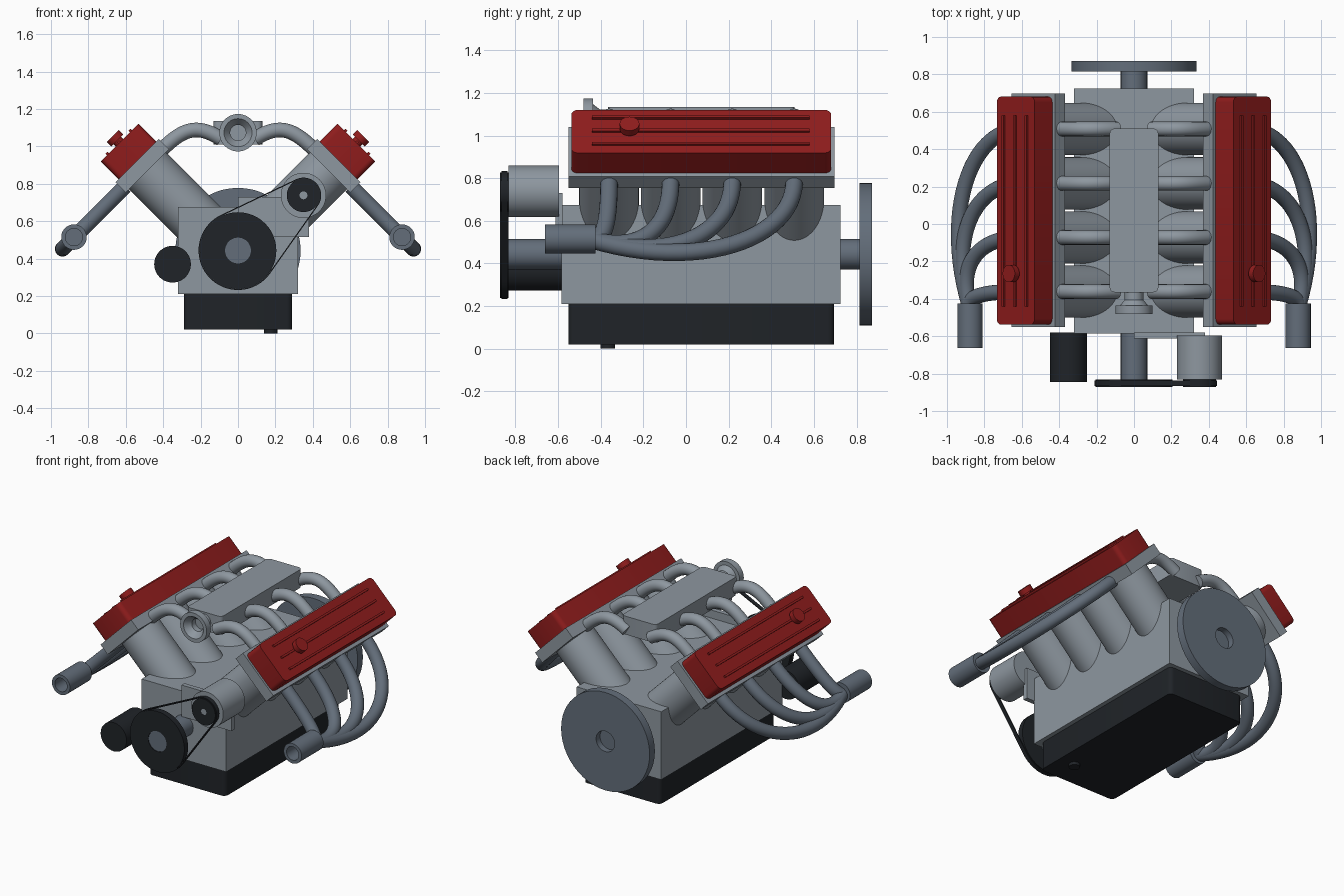
import bpy, bmesh, math
from mathutils import Matrix, Vector

if "Cube" in bpy.data.objects:
    bpy.data.objects.remove(bpy.data.objects["Cube"])

BANK = Matrix.Rotation(math.radians(45), 4, 'Y')   # local x: outward-down, z: up the bank
CYL_Y = [-0.361, -0.072, 0.217, 0.508]
BANK_T = -0.273
CRANK_Z = 0.443
ALT = (0.35, 0.738)


def material(name, rgb):
    m = bpy.data.materials.new(name)
    m.diffuse_color = (*rgb, 1)
    m.use_nodes = True
    m.node_tree.nodes["Principled BSDF"].inputs["Base Color"].default_value = m.diffuse_color
    return m


RED = material("red_paint", (0.28, 0.012, 0.012))
BLACK = material("black_paint", (0.014, 0.017, 0.021))
STEEL = material("dark_steel", (0.125, 0.155, 0.195))
ALLOY = material("cast_alloy", (0.27, 0.31, 0.35))


def finish(bm, name, mat=ALLOY, mirror=False):
    bmesh.ops.recalc_face_normals(bm, faces=bm.faces)
    me = bpy.data.meshes.new(name)
    bm.to_mesh(me)
    bm.free()
    me.polygons.foreach_set("use_smooth", [True] * len(me.polygons))
    me.set_sharp_from_angle(angle=math.radians(35))
    me.materials.append(mat)
    ob = bpy.data.objects.new(name, me)
    bpy.context.collection.objects.link(ob)
    if mirror:
        ob.modifiers.new("mirror", 'MIRROR').use_mirror_merge = False
    return ob


def box(bm, lo, hi, frame=Matrix(), bevel=0):
    """Box between two corners; bevel rounds the edges along local z."""
    lo, hi = Vector(lo), Vector(hi)
    size = Matrix.Diagonal((*(hi - lo), 1))
    vs = bmesh.ops.create_cube(bm, size=1, matrix=Matrix.Translation((lo + hi) / 2) @ size)['verts']
    if bevel:
        edges = [e for e in {e for v in vs for e in v.link_edges}
                 if abs(e.verts[0].co.z - e.verts[1].co.z) > 1e-4]
        old = set(bm.verts) - set(vs)
        bmesh.ops.bevel(bm, geom=edges, offset=bevel, segments=4, profile=0.5, affect='EDGES')
        vs = [v for v in bm.verts if v not in old]
    bmesh.ops.transform(bm, matrix=frame, verts=vs)


def lathe(bm, profile, frame, n=48, closed=False):
    """Spin (radius, height) points about local z; closed joins last to first."""
    rings = [[bm.verts.new(frame @ Vector((r * math.cos(2 * math.pi * i / n),
                                           r * math.sin(2 * math.pi * i / n), h)))
              for i in range(n)] for r, h in profile]
    pairs = list(zip(rings, rings[1:]))
    if closed:
        pairs.append((rings[-1], rings[0]))
    else:
        bm.faces.new(rings[0])
        bm.faces.new(rings[-1])
    for a, b in pairs:
        for i in range(n):
            j = (i + 1) % n
            bm.faces.new((a[i], a[j], b[j], b[i]))


def y_axis(x, z):
    return Matrix.Translation((x, 0, z)) @ Matrix.Rotation(-math.pi / 2, 4, 'X')


def tube(bm, ctrl, normal, r, steps=24, n=20):
    """Round tube along a planar cubic bezier."""
    p0, p1, p2, p3 = map(Vector, ctrl)
    rings = []
    for k in range(steps + 1):
        t = k / steps
        s = 1 - t
        c = s**3 * p0 + 3 * s * s * t * p1 + 3 * s * t * t * p2 + t**3 * p3
        d = (s * s * (p1 - p0) + 2 * s * t * (p2 - p1) + t * t * (p3 - p2)).normalized()
        side = normal.cross(d)
        rings.append([bm.verts.new(c + r * (normal * math.cos(a) + side * math.sin(a)))
                      for a in (2 * math.pi * i / n for i in range(n))])
    for a, b in zip(rings, rings[1:]):
        for i in range(n):
            j = (i + 1) % n
            bm.faces.new((a[i], a[j], b[j], b[i]))
    bm.faces.new(rings[0])
    bm.faces.new(rings[-1])


def box_part(name, lo, hi, mat=ALLOY, frame=Matrix(), bevel=0, mirror=False):
    bm = bmesh.new()
    box(bm, lo, hi, frame, bevel)
    return finish(bm, name, mat, mirror)


def lathe_part(name, profile, frame, mat=ALLOY, closed=False, mirror=False):
    bm = bmesh.new()
    lathe(bm, profile, frame, closed=closed)
    return finish(bm, name, mat, mirror)


def ring(ro, ri, a, b):
    return [(ri, a), (ro, a), (ro, b), (ri, b)]


# Block, oil pan and drain plug
box_part("engine_block", (-0.32, -0.585, 0.21), (0.32, 0.725, 0.675))
box_part("oil_pan", (-0.29, -0.552, 0.02), (0.29, 0.695, 0.21), BLACK, bevel=0.03)
lathe_part("drain_plug", [(0.035, 0), (0.035, 0.03)], Matrix.Translation((0.175, -0.367, 0)), BLACK)

# Cylinder banks
bm = bmesh.new()
for y in CYL_Y:
    lathe(bm, [(0.14, 0.4), (0.14, 0.97)], BANK @ Matrix.Translation((BANK_T, y, 0)))
finish(bm, "cylinders", mirror=True)
box_part("cylinder_heads", (-0.436, -0.552, 0.958), (-0.109, 0.697, 1.034), frame=BANK, mirror=True)

# Valve covers with ribs and filler caps
box_part("valve_covers", (-0.416, -0.538, 1.034), (-0.131, 0.681, 1.168), RED, BANK, 0.03, True)
bm = bmesh.new()
for k in (-1, 0, 1):
    t = BANK_T + 0.087 * k
    box(bm, (t - 0.007, -0.44, 1.16), (t + 0.007, 0.58, 1.18), BANK)
finish(bm, "cover_ribs", RED, True)
lathe_part("filler_caps", [(0.028, 1.16), (0.028, 1.185), (0.046, 1.185), (0.046, 1.22)],
           BANK @ Matrix.Translation((BANK_T, -0.265, 0)), RED, mirror=True)

# Intake plenum, runners and throttle body
box_part("intake_plenum", (-0.13, -0.365, 1.01), (0.13, 0.51, 1.135), bevel=0.025)
bm = bmesh.new()
for y in CYL_Y:
    tube(bm, [(0.09, y, 1.04), (0.22, y, 1.12), (0.29, y, 1.10), (0.415, y, 0.975)],
         Vector((0, 1, 0)), 0.039)
finish(bm, "intake_runners", mirror=True)
lathe_part("throttle_body", [(0.05, -0.35), (0.05, -0.405), (0.075, -0.437), (0.1, -0.437), (0.1, -0.482),
                             (0.075, -0.482), (0.042, -0.44), (0.042, -0.40)], y_axis(0, 1.073))

# Exhaust headers, all lying in one slanted plane per side
bm = bmesh.new()
u, tc, yc = 0.983, 0.257, -0.45
for y in CYL_Y:
    d = y - yc
    pts = [(-0.13, y, u), (tc - 0.03 * (1 - d), y, u), (tc + 0.23 * d, yc + 0.53 * d, u), (tc, yc, u)]
    tube(bm, [BANK @ Vector(p) for p in pts], BANK @ Vector((0, 0, 1)), 0.041)
finish(bm, "exhaust_pipes", STEEL, True)
lathe_part("exhaust_collectors", [(0.068, -0.425), (0.068, -0.662), (0.046, -0.662), (0.046, -0.5)],
           y_axis(0.877, 0.515), STEEL, mirror=True)

# Crankshaft, flywheel and crank pulley
crank = y_axis(0, CRANK_Z)
lathe_part("crankshaft", [(0.071, -0.868), (0.071, 0.83)], crank, STEEL)
lathe_part("flywheel", ring(0.335, 0.07, 0.815, 0.872), crank, STEEL, closed=True)
lathe_part("crank_pulley", ring(0.205, 0.069, -0.872, -0.832), crank, BLACK, closed=True)

# Alternator with bracket and pulley
alt = y_axis(*ALT)
lathe_part("alternator", [(0.121, -0.832), (0.121, -0.597)], alt)
lathe_part("alternator_pulley", ring(0.089, 0.021, -0.872, -0.832), alt, BLACK, closed=True)
lathe_part("alternator_shaft", [(0.022, -0.87), (0.022, -0.82)], alt)
box_part("alternator_bracket", (0, -0.612, 0.515), (0.38, -0.58, 0.73), ALLOY)

# Oil filter
lathe_part("oil_filter", [(0.098, -0.845), (0.098, -0.58)], y_axis(-0.35, 0.37), BLACK)

# Drive belt wrapped round both pulleys
dx, dz = ALT[0], ALT[1] - CRANK_Z
phi = math.atan2(dz, dx)
beta = math.acos((0.205 - 0.089) / math.hypot(dx, dz))
wrap = [(0, CRANK_Z, 0.205, phi + beta + (2 * math.pi - 2 * beta) * i / 32) for i in range(33)]
wrap += [(*ALT, 0.089, phi - beta + 2 * beta * i / 20) for i in range(21)]
bm = bmesh.new()
loops = [[bm.verts.new((x + (r + e) * math.cos(a), y, z + (r + e) * math.sin(a))) for x, z, r, a in wrap]
         for e, y in ((0, -0.866), (0.006, -0.866), (0.006, -0.838), (0, -0.838))]
for k in range(4):
    a, b = loops[k], loops[(k + 1) % 4]
    for i in range(len(a)):
        j = (i + 1) % len(a)
        bm.faces.new((a[i], a[j], b[j], b[i]))
finish(bm, "drive_belt", BLACK)
